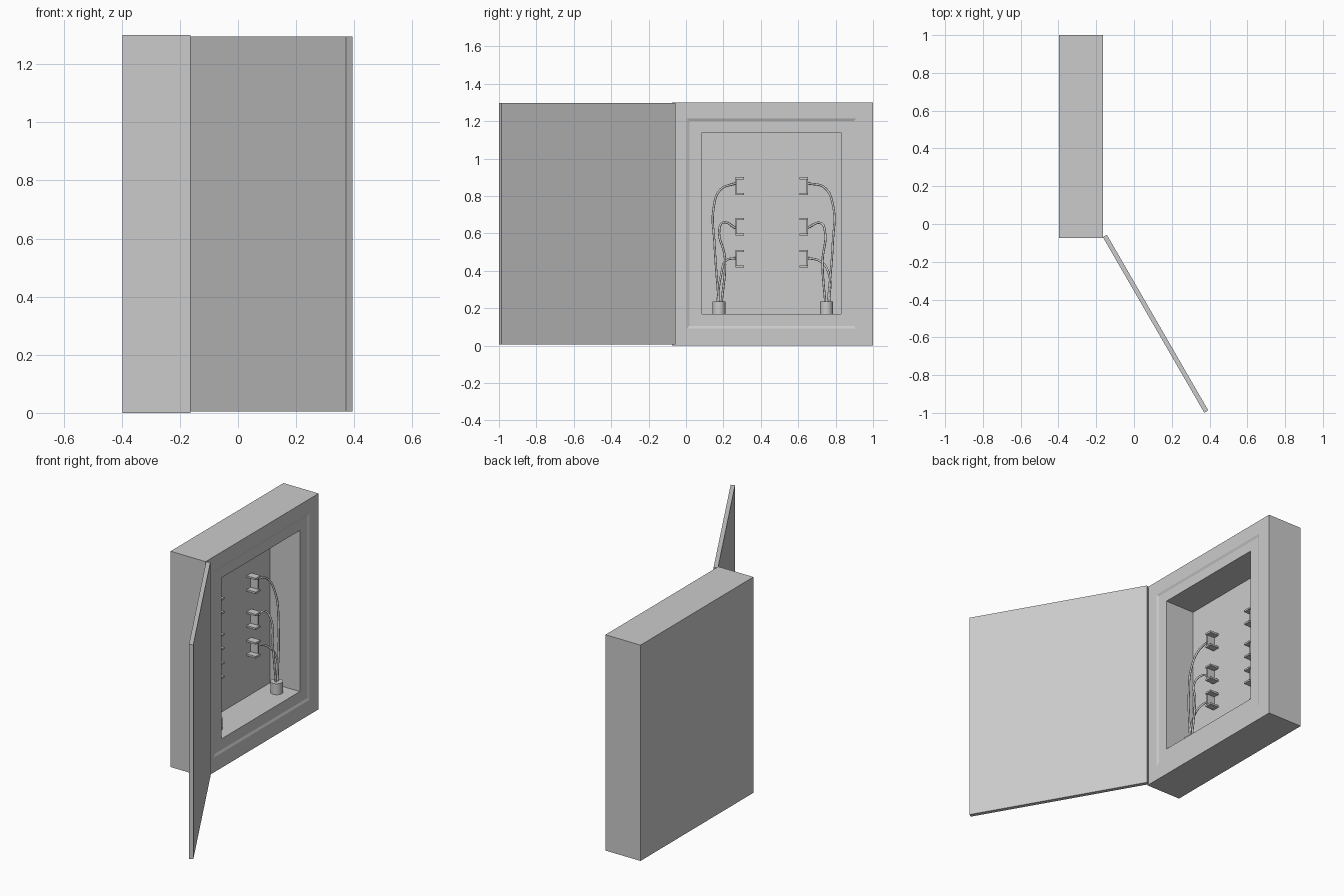
import bpy, bmesh, math
from mathutils import Vector, Matrix

if "Cube" in bpy.data.objects:
    bpy.data.objects.remove(bpy.data.objects["Cube"])

FRONT, WALL = -0.163, -0.367      # opening plane and inner back wall (x)


def finish(name, bm):
    bmesh.ops.recalc_face_normals(bm, faces=bm.faces)
    me = bpy.data.meshes.new(name)
    bm.to_mesh(me)
    bm.free()
    ob = bpy.data.objects.new(name, me)
    bpy.context.collection.objects.link(ob)
    return ob


def add_box(bm, lo, hi):
    lo, hi = Vector(lo), Vector(hi)
    m = Matrix.Translation((lo + hi) / 2) @ Matrix.Diagonal((*(hi - lo), 1))
    bmesh.ops.create_cube(bm, size=1, matrix=m)


# Cabinet shell: nested rectangles lofted from rear, round the rim, into the cavity
bm = bmesh.new()
rings = []
for x, y0, y1, z0, z1 in [
        (-0.397, -0.075, 1.0, 0, 1.3),
        (FRONT, -0.075, 1.0, 0, 1.3),
        (FRONT, 0.004, 0.912, 0.09, 1.215),          # shallow step on the rim
        (FRONT - 0.006, 0.018, 0.898, 0.104, 1.201),
        (FRONT - 0.006, 0.085, 0.83, 0.17, 1.14),
        (WALL, 0.085, 0.83, 0.17, 1.14)]:
    rings.append([bm.verts.new((x, y, z)) for y, z in
                  ((y0, z0), (y1, z0), (y1, z1), (y0, z1))])
for a, b in zip(rings, rings[1:]):
    for i in range(4):
        j = (i + 1) % 4
        bm.faces.new((a[i], a[j], b[j], b[i]))
bm.faces.new(rings[0])
bm.faces.new(rings[-1])
finish("cabinet", bm)

# Door swung open on the front edge
bm = bmesh.new()
add_box(bm, (0, 0, 0.005), (1.074, 0.0245, 1.296))
door = finish("door", bm)
door.location = (-0.165, -0.069, 0)
door.rotation_euler.z = math.radians(-60)

# C-shaped brackets on the back wall, open sides facing each other
for side, web, s in (("left", 0.265, 1), ("right", 0.652, -1)):
    for k, z in enumerate((0.853, 0.636, 0.465)):
        bm = bmesh.new()

        def part(d0, d1, x1, z0, z1):
            ys = sorted((web + s * d0, web + s * d1))
            add_box(bm, (WALL - 0.003, ys[0], z0), (x1, ys[1], z1))
        part(0, 0.008, WALL + 0.05, z - 0.036, z + 0.036)
        part(0, 0.045, WALL + 0.06, z + 0.036, z + 0.047)
        part(0, 0.045, WALL + 0.06, z - 0.047, z - 0.036)
        finish(f"{side}_bracket_{k + 1}", bm)

# Conduit stubs on the cavity floor
CX = -0.268
for side, y in (("left", 0.176), ("right", 0.751)):
    bpy.ops.mesh.primitive_cylinder_add(vertices=32, radius=0.034, depth=0.067,
                                        location=(CX, y, 0.2025))
    bpy.context.object.name = side + "_conduit"
    bpy.ops.object.shade_smooth_by_angle(angle=math.radians(40))


# Cables: (y, z) paths from bracket to conduit, drifting forward in x
def cable(name, pts):
    cu = bpy.data.curves.new(name, 'CURVE')
    cu.dimensions = '3D'
    cu.bevel_depth = 0.006
    cu.bevel_resolution = 2
    cu.resolution_u = 8
    cu.use_fill_caps = True
    sp = cu.splines.new('BEZIER')
    sp.bezier_points.add(len(pts) - 1)
    n = len(pts) - 1
    for i, (p, (y, z)) in enumerate(zip(sp.bezier_points, pts)):
        t = i / n
        p.co = (WALL + 0.028 + (CX - WALL - 0.028) * t * t * (3 - 2 * t), y, z)
        p.handle_left_type = p.handle_right_type = 'AUTO'
    ob = bpy.data.objects.new(name, cu)
    bpy.context.collection.objects.link(ob)


paths = {
    "left": [
        [(0.267, 0.868), (0.185, 0.835), (0.147, 0.73), (0.152, 0.55), (0.176, 0.22)],
        [(0.267, 0.627), (0.2, 0.658), (0.178, 0.62), (0.208, 0.47), (0.19, 0.22)],
        [(0.267, 0.468), (0.215, 0.455), (0.188, 0.38), (0.166, 0.22)]],
    "right": [
        [(0.65, 0.868), (0.74, 0.845), (0.786, 0.75), (0.785, 0.55), (0.758, 0.22)],
        [(0.65, 0.63), (0.72, 0.655), (0.743, 0.61), (0.73, 0.45), (0.745, 0.22)],
        [(0.65, 0.468), (0.715, 0.452), (0.762, 0.39), (0.766, 0.22)]]}
for side, group in paths.items():
    for k, pts in enumerate(group):
        cable(f"{side}_cable_{k + 1}", pts)
